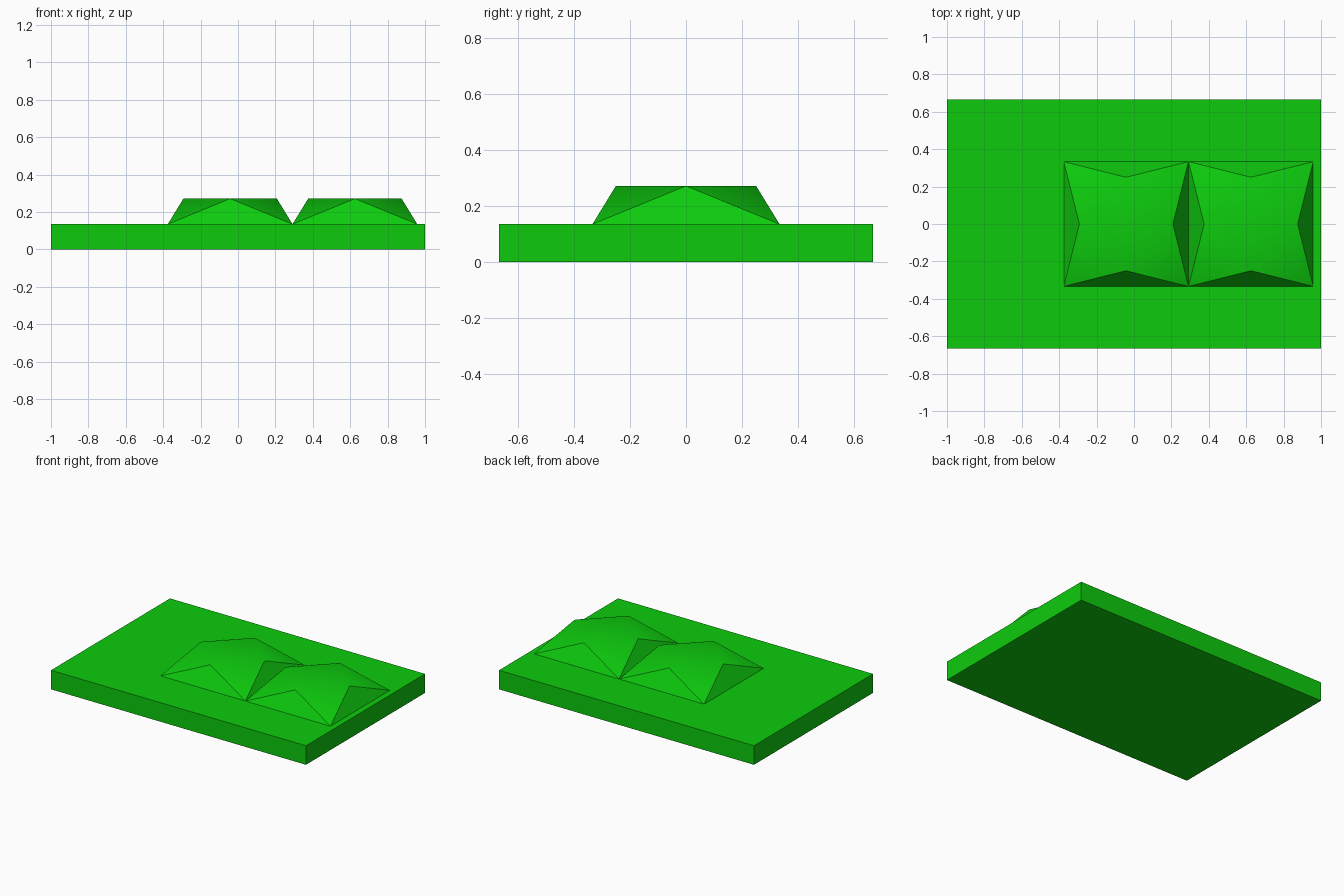
import bpy
import bmesh
import math
from mathutils import Vector

cube = bpy.data.objects.get("Cube")
if cube:
    bpy.data.objects.remove(cube, do_unlink=True)

BASE_HEIGHT = 0.135
MOUND_HEIGHT = 0.136
MOUND_HALF = 1 / 3
CREST_RADIUS = 0.25

green = bpy.data.materials.new("grass_green")
green.use_nodes = True
colour = (0.004, 0.6, 0.004, 1)
green.diffuse_color = colour
green.node_tree.nodes["Principled BSDF"].inputs["Base Color"].default_value = colour


def add_object(name, bm, location):
    bmesh.ops.recalc_face_normals(bm, faces=bm.faces)
    mesh = bpy.data.meshes.new(name)
    bm.to_mesh(mesh)
    bm.free()
    mesh.materials.append(green)
    obj = bpy.data.objects.new(name, mesh)
    obj.location = location
    bpy.context.collection.objects.link(obj)
    return obj


def add_mound(name, x):
    # square foot twisting into a flat diamond crest
    bm = bmesh.new()
    foot, crest = [], []
    for i in range(4):
        a = i * math.pi / 2
        crest.append(bm.verts.new(Vector((math.cos(a), math.sin(a), 0)) * CREST_RADIUS
                                  + Vector((0, 0, MOUND_HEIGHT))))
        a += math.pi / 4
        r = MOUND_HALF * math.sqrt(2)
        foot.append(bm.verts.new((r * math.cos(a), r * math.sin(a), 0)))
    for i in range(4):
        bm.faces.new((foot[i - 1], foot[i], crest[i]))
        bm.faces.new((foot[i], crest[(i + 1) % 4], crest[i]))
    bm.faces.new(crest)
    bm.faces.new(foot[::-1])
    obj = add_object(name, bm, (x, 0, BASE_HEIGHT))
    # soft crest, crisp steep sides
    bpy.ops.object.select_all(action="DESELECT")
    obj.select_set(True)
    bpy.context.view_layer.objects.active = obj
    bpy.ops.object.shade_smooth_by_angle(angle=math.radians(30))


# flat slab
bm = bmesh.new()
bmesh.ops.create_cube(bm, size=1)
bmesh.ops.scale(bm, vec=(2, 4 / 3, BASE_HEIGHT), verts=bm.verts)
add_object("base_slab", bm, (0, 0, BASE_HEIGHT / 2))

# two mounds side by side
for name, x in (("mound_right", -0.042), ("mound_left", 0.625)):
    add_mound(name, x)
